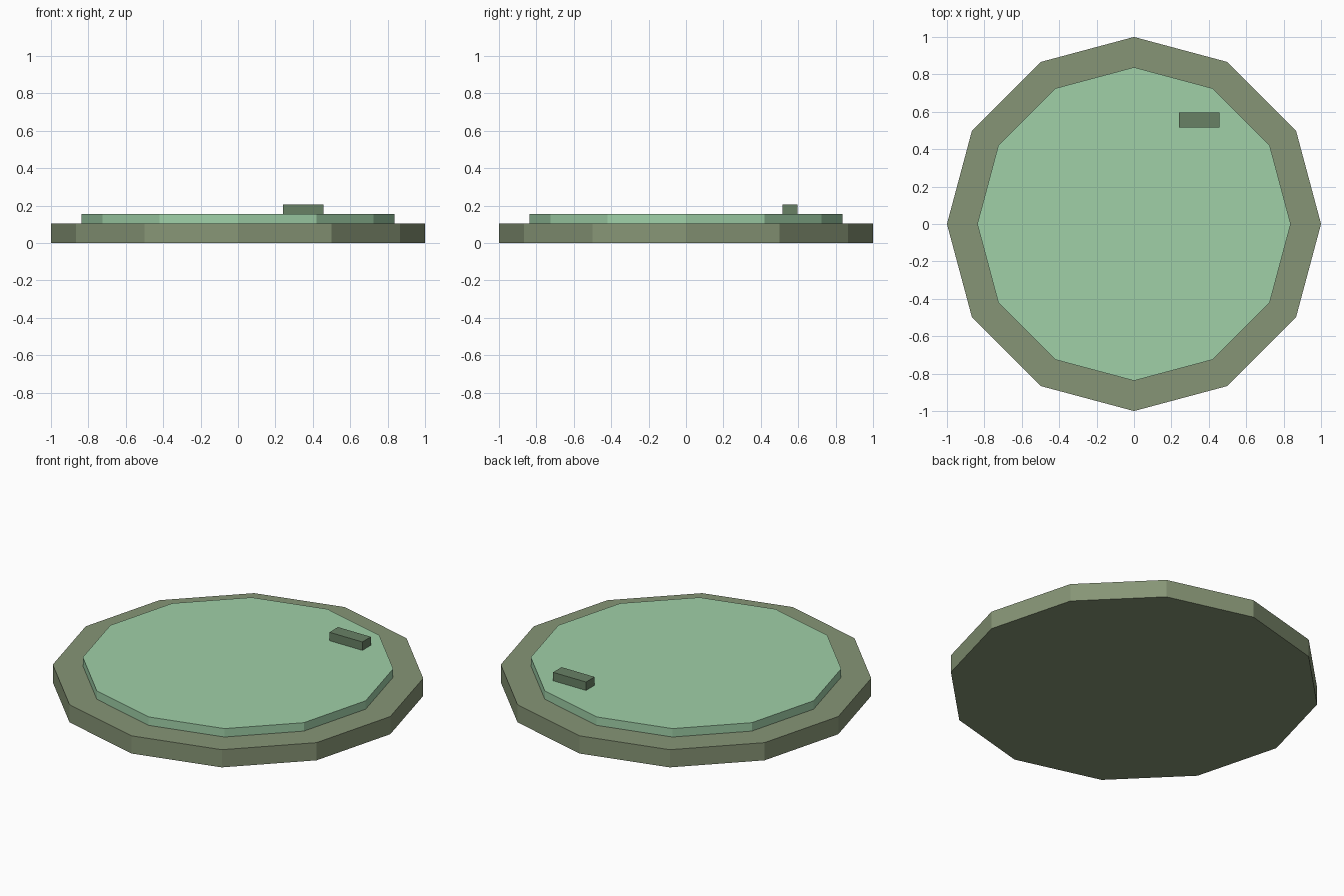
import bpy

if "Cube" in bpy.data.objects:
    bpy.data.objects.remove(bpy.data.objects["Cube"])


def material(name, color):
    mat = bpy.data.materials.new(name)
    mat.diffuse_color = (*color, 1)
    mat.use_nodes = True
    mat.node_tree.nodes["Principled BSDF"].inputs["Base Color"].default_value = mat.diffuse_color
    return mat


def finish(name, mat):
    obj = bpy.context.object
    obj.name = name
    obj.data.materials.append(mat)
    return obj


def disc(name, radius, z0, z1, mat):
    bpy.ops.mesh.primitive_cylinder_add(vertices=12, radius=radius, depth=z1 - z0,
                                        location=(0, 0, (z0 + z1) / 2))
    return finish(name, mat)


def box(name, low, high, mat):
    center = [(a + b) / 2 for a, b in zip(low, high)]
    bpy.ops.mesh.primitive_cube_add(size=1, location=center)
    obj = finish(name, mat)
    obj.scale = [b - a for a, b in zip(low, high)]
    bpy.ops.object.transform_apply(location=False, rotation=False, scale=True)
    return obj


olive = material("olive", (0.24, 0.30, 0.18))
mint = material("mint", (0.35, 0.63, 0.39))
dark_green = material("dark_green", (0.14, 0.22, 0.13))

# Wide twelve-sided base with a thinner raised disc on top
disc("base_rim", 1.0, 0.0, 0.105, olive)
disc("top_disc", 0.838, 0.105, 0.155, mint)

# Small raised bar near the back right edge
box("small_bar", (0.24, 0.515, 0.155), (0.456, 0.595, 0.205), dark_green)
